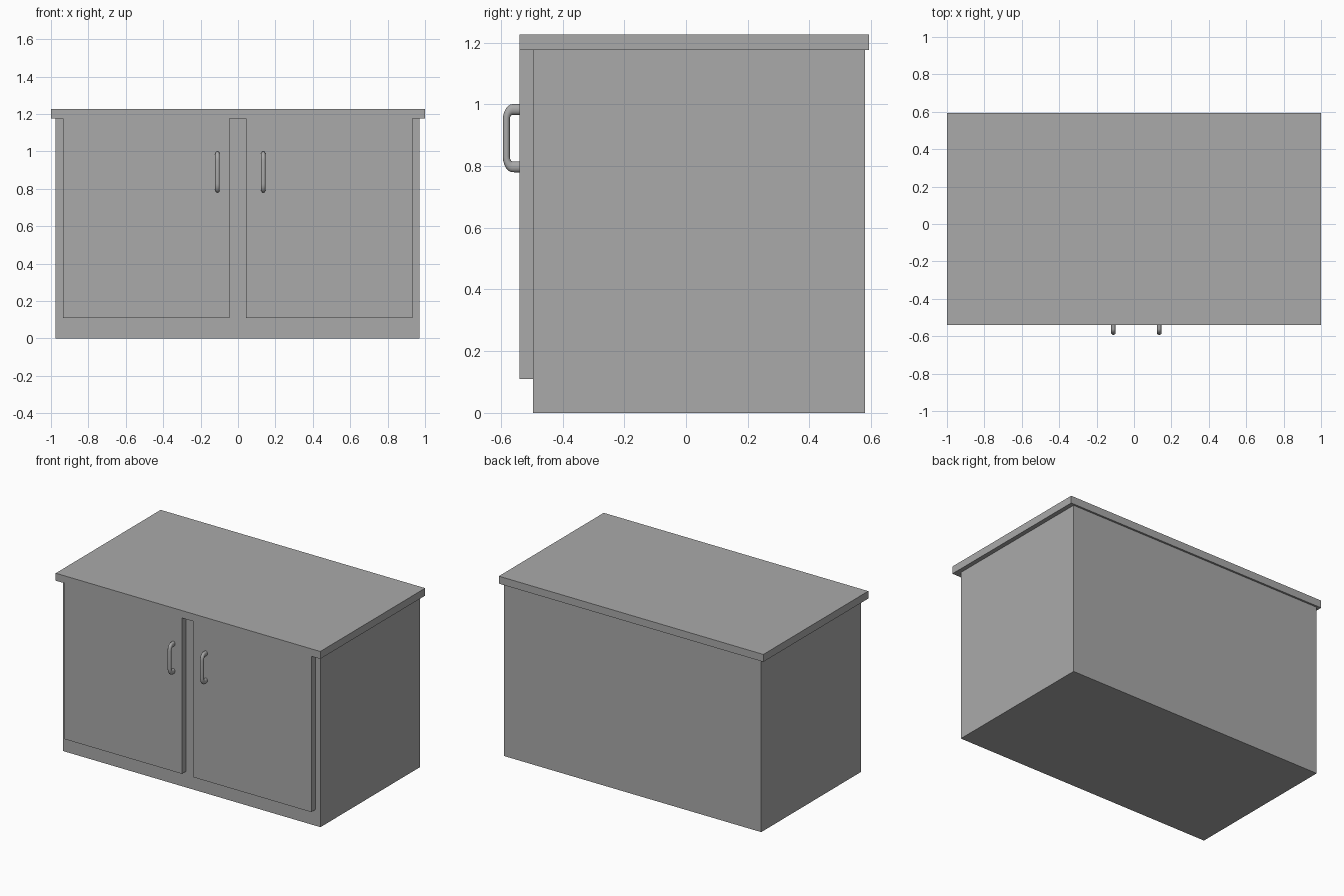
import bpy
import math
from mathutils import Vector

cube = bpy.data.objects.get("Cube")
if cube:
    bpy.data.objects.remove(cube, do_unlink=True)

# One grey finish for every part
grey = bpy.data.materials.new("mid_grey")
grey.use_nodes = True
colour = (0.4, 0.4, 0.4, 1)
grey.diffuse_color = colour
grey.node_tree.nodes["Principled BSDF"].inputs["Base Color"].default_value = colour


def box(name, low, high):
    low, high = Vector(low), Vector(high)
    bpy.ops.mesh.primitive_cube_add(size=1, location=(low + high) / 2)
    obj = bpy.context.object
    obj.name = name
    obj.scale = high - low
    bpy.ops.object.transform_apply(location=False, rotation=False, scale=True)
    obj.data.materials.append(grey)
    return obj


def handle(name, x):
    # Bow handle: a round tube with rounded corners, stretched upright
    stretch, tube, bend = 1.55, 0.0112, 0.021
    half, reach = 0.093 / stretch, 0.042
    path = [(0, 0.004, half)]
    for side in (1, -1):
        arc = []
        for i in range(7):
            a = math.radians(90 * i / 6)
            arc.append((0, -reach + bend - bend * math.sin(a),
                        side * (half - bend + bend * math.cos(a))))
        path += arc if side == 1 else arc[::-1]
    path.append((0, 0.004, -half))

    curve = bpy.data.curves.new(name, "CURVE")
    curve.dimensions = "3D"
    curve.bevel_depth = tube
    curve.bevel_resolution = 4
    curve.use_fill_caps = True
    spline = curve.splines.new("POLY")
    spline.points.add(len(path) - 1)
    for point, co in zip(spline.points, path):
        point.co = (*co, 1)
    obj = bpy.data.objects.new(name, curve)
    bpy.context.collection.objects.link(obj)
    obj.location = (x, -0.54, 0.89)
    obj.scale = (1.1, 1, stretch)

    bpy.ops.object.select_all(action="DESELECT")
    obj.select_set(True)
    bpy.context.view_layer.objects.active = obj
    bpy.ops.object.convert(target="MESH")
    obj = bpy.context.object
    obj.name = name
    obj.data.materials.clear()
    obj.data.materials.append(grey)
    bpy.ops.object.shade_smooth_by_angle(angle=math.radians(40))


# Carcass and worktop
box("cabinet_body", (-0.975, -0.495, 0), (0.97, 0.58, 1.175))
box("worktop", (-1, -0.54, 1.175), (1, 0.593, 1.226))

# Pair of overlay doors, each with a bow handle
box("right_door", (-0.935, -0.54, 0.11), (-0.045, -0.495, 1.175))
box("left_door", (0.043, -0.54, 0.11), (0.932, -0.495, 1.175))
handle("right_door_handle", -0.11)
handle("left_door_handle", 0.135)
